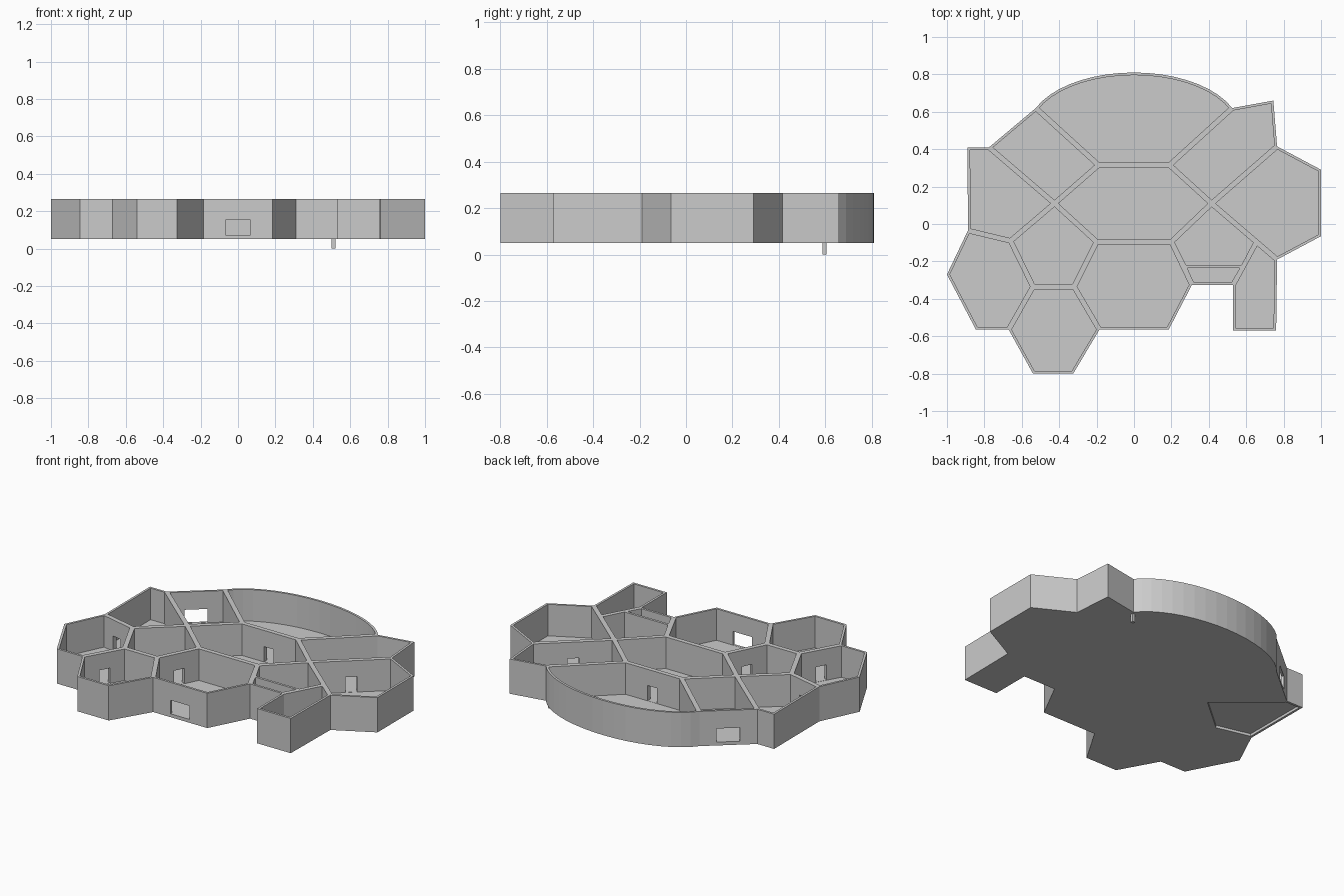
import bpy, bmesh, math
from mathutils import Vector

if "Cube" in bpy.data.objects:
    bpy.data.objects.remove(bpy.data.objects["Cube"])

Z0, FLOOR, TOP = 0.05, 0.07, 0.265
INSET = 0.014

# Named corner points on wall centre lines and on the outer outline
P = {k: Vector(v) for k, v in dict(
    a=(-.89, .41), b=(-.775, .41), c=(-.525, .62), d=(.525, .62), e=(.745, .66),
    f=(.765, .415), g=(1, .29), h=(1, -.065), i=(.765, -.19), j=(.76, -.57),
    k=(.53, -.57), l=(.53, -.325), m=(.31, -.325), n=(.185, -.565), o=(-.185, -.565),
    p=(-.325, -.8), q=(-.54, -.8), r=(-.67, -.565), s=(-.845, -.565), t=(-1, -.27),
    u=(-.888, -.035),
    A=(-.19, .315), B=(.19, .315), C=(.415, .11), D=(.2, -.095), E=(-.2, -.095),
    F=(-.425, .11), G=(-.66, -.09), H=(-.54, -.335), I=(-.32, -.335),
    J=(.655, -.096), K=(.27, -.234), L=(.583, -.234), M=(.263, -.221), N=(.59, -.221),
).items()}
T0 = math.acos(.525 / .57)
N_ARC = 18
ARC = [Vector((.57 * math.cos(t), .5 + .31 * math.sin(t)))
       for t in (math.pi - T0 - (math.pi - 2 * T0) * i / N_ARC for i in range(1, N_ARC))]


def pts(names):
    """Turn a string of point names into points; '~' is the curved wall."""
    out = []
    for ch in names:
        out += ARC if ch == '~' else [P[ch]]
    return out


def inset(poly, w):
    n = len(poly)
    area = sum(poly[i].x * poly[(i + 1) % n].y - poly[(i + 1) % n].x * poly[i].y for i in range(n))
    if area < 0:
        poly = poly[::-1]
    out = []
    for i in range(n):
        d1 = (poly[i] - poly[i - 1]).normalized()
        d2 = (poly[(i + 1) % n] - poly[i]).normalized()
        n1, n2 = Vector((-d1.y, d1.x)), Vector((-d2.y, d2.x))
        out.append(poly[i] + (n1 + n2) * (w / (1 + n1.dot(n2))))
    return out


def prism(bm, poly, z0, z1):
    lo = [bm.verts.new((p.x, p.y, z0)) for p in poly]
    hi = [bm.verts.new((p.x, p.y, z1)) for p in poly]
    bm.faces.new(lo[::-1])
    bm.faces.new(hi)
    for i in range(len(poly)):
        j = (i + 1) % len(poly)
        bm.faces.new((lo[i], lo[j], hi[j], hi[i]))


def make(name, prisms):
    bm = bmesh.new()
    for poly, z0, z1 in prisms:
        prism(bm, poly, z0, z1)
    bmesh.ops.recalc_face_normals(bm, faces=bm.faces)
    me = bpy.data.meshes.new(name)
    bm.to_mesh(me)
    bm.free()
    ob = bpy.data.objects.new(name, me)
    bpy.context.collection.objects.link(ob)
    return ob


def box(a, b, width, depth=.08):
    """Rectangle centred on the middle of wall a-b, used for openings."""
    mid = (P[a] + P[b]) / 2
    d = (P[b] - P[a]).normalized() * width / 2
    n = Vector((-d.y, d.x)).normalized() * depth / 2
    return [mid - d - n, mid + d - n, mid + d + n, mid - d + n]


# Solid block with the whole building outline
building = make("building_walls_and_floor", [(pts("abc~defghijklmnopqrstu"), Z0, TOP)])

# Rooms hollowed from above, plus the shallow recess under the left room
rooms = ["c~dBA", "ABCDEF", "BdefC", "Cfghi", "CDKLJ", "MNlm", "Jijkl",
         "AcbF", "FbauG", "utsrHG", "FGHIE", "HIopqr", "EDmnoI"]
cuts = [(inset(pts(r), INSET), FLOOR, TOP + .1) for r in rooms]
cuts.append((inset(pts("FbauG"), INSET), 0, .066))

# Doorways and windows
openings = [(box(a, b, .065), FLOOR + .001, .165) for a, b in ("AB", "Cf", "EI", "Hr", "uG")]
openings += [(box(a, b, .13), FLOOR + .001, .155) for a, b in ("no", "bc")]

for name, data in (("room_cutter", cuts), ("opening_cutter", openings)):
    cutter = make(name, data)
    cutter.hide_render = True
    cutter.hide_set(True)
    mod = building.modifiers.new(name, 'BOOLEAN')
    mod.operation = 'DIFFERENCE'
    mod.solver = 'EXACT'
    mod.object = cutter

# Bake the cuts and drop the cutters
dg = bpy.context.evaluated_depsgraph_get()
mesh = bpy.data.meshes.new_from_object(building.evaluated_get(dg))
building.modifiers.clear()
building.data = mesh
for name in ("room_cutter", "opening_cutter"):
    bpy.data.objects.remove(bpy.data.objects[name])

# Small peg below the floor
make("peg", [([Vector((.50, .588)), Vector((.52, .588)), Vector((.52, .606)), Vector((.50, .606))],
              0, Z0 + .005)])
